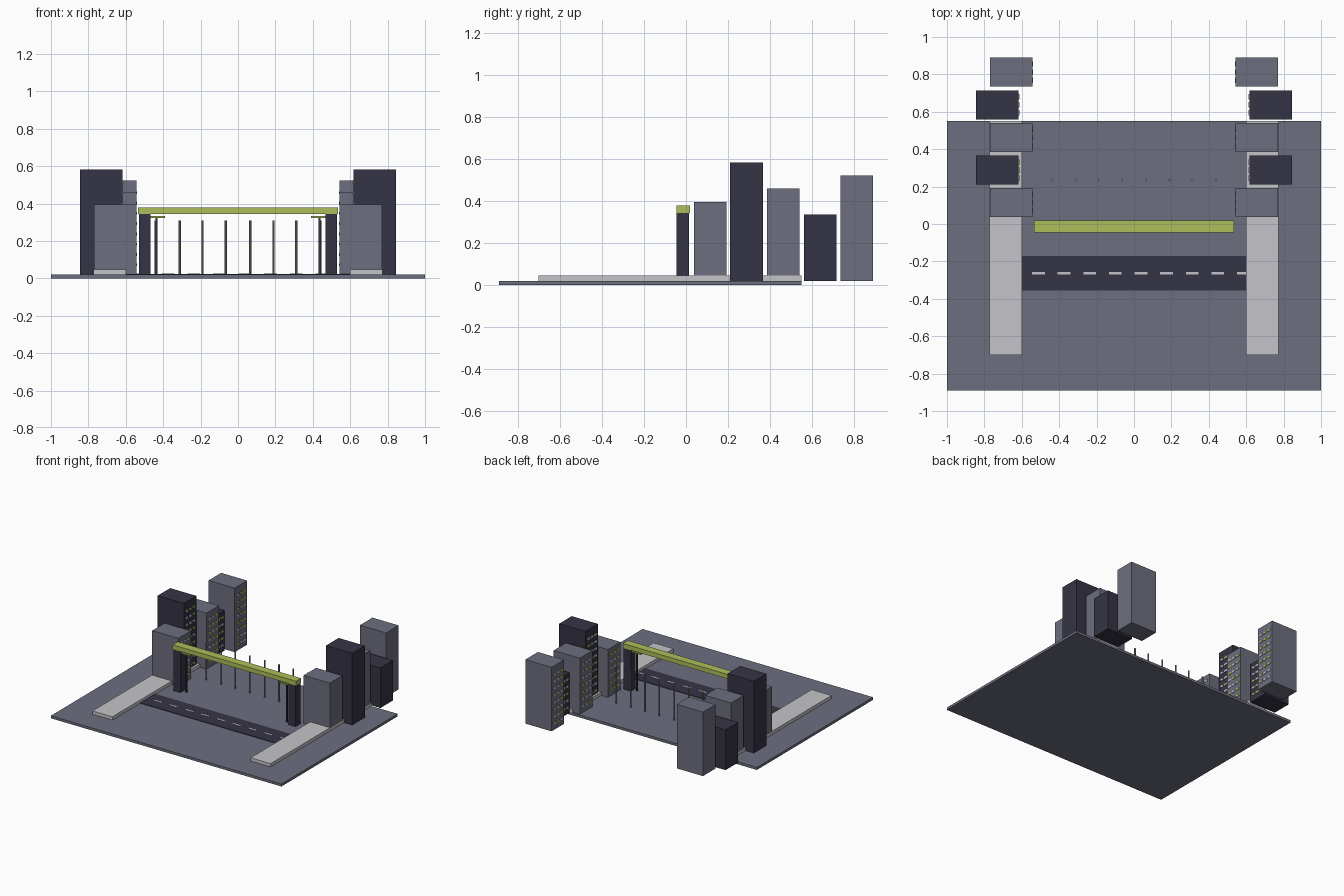
import bpy, bmesh, random
from mathutils import Matrix, Vector

if "Cube" in bpy.data.objects:
    bpy.data.objects.remove(bpy.data.objects["Cube"])

random.seed(4)


def material(name, rgb):
    m = bpy.data.materials.new(name)
    m.diffuse_color = (*rgb, 1)
    m.use_nodes = True
    m.node_tree.nodes["Principled BSDF"].inputs["Base Color"].default_value = m.diffuse_color
    return m


SLATE = material("slate grey", (0.155, 0.158, 0.212))
DARK = material("dark navy", (0.036, 0.034, 0.058))
LIGHT = material("pale grey", (0.56, 0.55, 0.58))
LIME = material("lime green", (0.42, 0.51, 0.10))
POST = material("post grey", (0.25, 0.25, 0.25))


def boxes(name, mats, items):
    """One object from (x0, x1, y0, y1, z0, z1, material index) boxes."""
    bm = bmesh.new()
    for x0, x1, y0, y1, z0, z1, mi in items:
        size = Vector((x1 - x0, y1 - y0, z1 - z0, 1))
        mid = Vector((x0 + x1, y0 + y1, z0 + z1)) / 2
        made = bmesh.ops.create_cube(
            bm, size=1, matrix=Matrix.Translation(mid) @ Matrix.Diagonal(size))
        for f in {f for v in made["verts"] for f in v.link_faces}:
            f.material_index = mi
    mesh = bpy.data.meshes.new(name)
    bm.to_mesh(mesh)
    bm.free()
    for m in mats:
        mesh.materials.append(m)
    ob = bpy.data.objects.new(name, mesh)
    bpy.context.collection.objects.link(ob)
    return ob


def box(name, mat, *b):
    return boxes(name, [mat], [(*b, 0)])


def span(side, a, b):
    """x range a..b on the chosen side, in ascending order."""
    return (a, b) if side > 0 else (-b, -a)


# Ground slab, road and lane dashes
box("ground", SLATE, -1, 1, -0.89, 0.55, 0, 0.02)
box("road", DARK, -0.6, 0.6, -0.355, -0.17, 0.02, 0.024)
boxes("lane_dashes", [LIGHT],
      [(-0.545 + 0.137 * i, min(-0.477 + 0.137 * i, 0.6), -0.27, -0.257, 0.024, 0.026, 0)
       for i in range(9)])

# Building rows: y start, height, inner x, colour
BUILDINGS = [(0.037, 0.395, 0.543, SLATE), (0.21, 0.583, 0.617, DARK),
             (0.385, 0.46, 0.543, SLATE), (0.56, 0.335, 0.617, DARK),
             (0.735, 0.522, 0.543, SLATE)]

for side, label in ((-1, "left"), (1, "right")):
    box(f"sidewalk_{label}", LIGHT, *span(side, 0.6, 0.772), -0.70, 0.55, 0.02, 0.046)

    for n, (y, top, x, mat) in enumerate(BUILDINGS, 1):
        box(f"building_{label}_{n}", mat, *span(side, x, x + 0.227), y, y + 0.155, 0.02, top)
        # Window plates on the wall facing the street
        panes = []
        z = 0.065
        while z < top - 0.025:
            for c in range(3):
                wy = y + 0.02 + c * 0.043
                panes.append((*span(side, x - 0.004, x), wy, wy + 0.029,
                              z, z + 0.015, int(random.random() < 0.45)))
            z += 0.055
        boxes(f"windows_{label}_{n}", [LIGHT, LIME], panes)

    # Gate pillar with slim side post and bracket
    box(f"gate_pillar_{label}", DARK, *span(side, 0.468, 0.53), -0.045, 0.015, 0.02, 0.36)
    box(f"gate_post_{label}", DARK, *span(side, 0.431, 0.441), -0.02, -0.01, 0.02, 0.322)
    box(f"gate_bracket_{label}", LIME, *span(side, 0.39, 0.47), -0.035, 0.005, 0.322, 0.333)

# Beam across the gate
box("gate_beam", LIME, -0.535, 0.535, -0.045, 0.018, 0.343, 0.378)

# Row of slim posts behind the gate
for i, x in enumerate((0.065, 0.19, 0.312, 0.44)):
    for s, label in ((-1, "left"), (1, "right")):
        bpy.ops.mesh.primitive_cylinder_add(vertices=8, radius=0.006, depth=0.29,
                                            location=(s * x, 0.237, 0.165))
        ob = bpy.context.object
        ob.name = f"post_{label}_{i + 1}"
        ob.data.materials.append(POST)
        bpy.ops.object.shade_smooth_by_angle()
